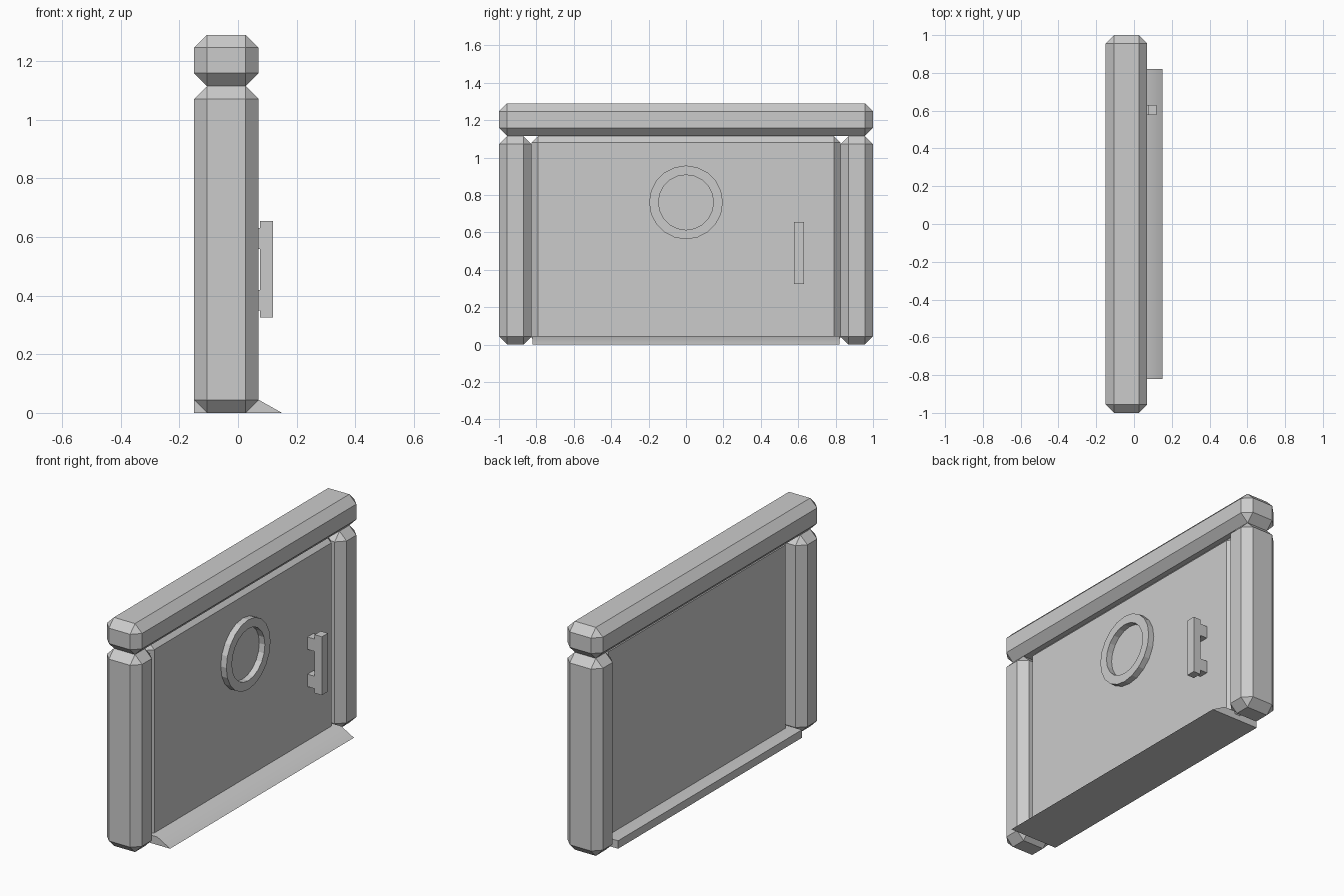
import bpy, bmesh, math

if "Cube" in bpy.data.objects:
    bpy.data.objects.remove(bpy.data.objects["Cube"])

grey = bpy.data.materials.new("plain grey")
grey.diffuse_color = (0.6, 0.6, 0.6, 1)
grey.use_nodes = True
grey.node_tree.nodes["Principled BSDF"].inputs["Base Color"].default_value = grey.diffuse_color


def finish(bm, name):
    bmesh.ops.recalc_face_normals(bm, faces=bm.faces)
    me = bpy.data.meshes.new(name)
    bm.to_mesh(me)
    bm.free()
    me.materials.append(grey)
    ob = bpy.data.objects.new(name, me)
    bpy.context.collection.objects.link(ob)
    return ob


def box(name, lo, hi, chamfer=0.0):
    bm = bmesh.new()
    bmesh.ops.create_cube(bm, size=1)
    for v in bm.verts:
        v.co = [lo[i] + (v.co[i] + 0.5) * (hi[i] - lo[i]) for i in range(3)]
    if chamfer:
        bmesh.ops.bevel(bm, geom=bm.edges[:], offset=chamfer, segments=1,
                        affect='EDGES', profile=0.5)
    return finish(bm, name)


def prism(name, profile, y0, y1):
    """Extrude an x-z profile along y."""
    bm = bmesh.new()
    face = bm.faces.new([bm.verts.new((x, y0, z)) for x, z in profile])
    ext = bmesh.ops.extrude_face_region(bm, geom=[face])
    for v in ext["geom"]:
        if isinstance(v, bmesh.types.BMVert):
            v.co.y = y1
    return finish(bm, name)


def ring(name, centre, r_out, r_in, x0, x1, sides):
    """Flat ring whose axis runs along x."""
    bm = bmesh.new()
    loops = []
    for r, x in ((r_out, x0), (r_out, x1), (r_in, x1), (r_in, x0)):
        loops.append([bm.verts.new((x, centre[0] + r * math.sin(2 * math.pi * i / sides),
                                    centre[1] + r * math.cos(2 * math.pi * i / sides)))
                      for i in range(sides)])
    for k in range(4):
        a, b = loops[k], loops[(k + 1) % 4]
        for i in range(sides):
            j = (i + 1) % sides
            bm.faces.new((a[i], a[j], b[j], b[i]))
    return finish(bm, name)


# Chamfered posts on both sides
box("left_post", (-0.15, -1.0, 0.0), (0.07, -0.825, 1.115), 0.044)
box("right_post", (-0.15, 0.825, 0.0), (0.07, 1.0, 1.115), 0.044)

# Chamfered lintel across the top
box("top_beam", (-0.15, -1.0, 1.115), (0.07, 1.0, 1.29), 0.044)

# Recessed door slab
box("door_panel", (-0.07, -0.825, 0.0), (0.03, 0.825, 1.115), 0.035)

# Threshold with a softly shaded ramp
sill = prism("threshold", [(-0.15, 0), (0.15, 0), (0.07, 0.045), (-0.15, 0.045)], -0.82, 0.82)
bpy.context.view_layer.objects.active = sill
sill.select_set(True)
bpy.ops.object.shade_smooth_by_angle(angle=math.radians(35))

# Round window frame
ring("window_ring", (0.0, 0.76), 0.197, 0.147, 0.02, 0.065, 20)

# Pull handle with two mounts
box("handle_bar", (0.075, 0.577, 0.325), (0.12, 0.63, 0.655))
for name, z in (("lower_handle_mount", 0.35), ("upper_handle_mount", 0.56)):
    box(name, (0.02, 0.577, z), (0.075, 0.63, z + 0.07))
